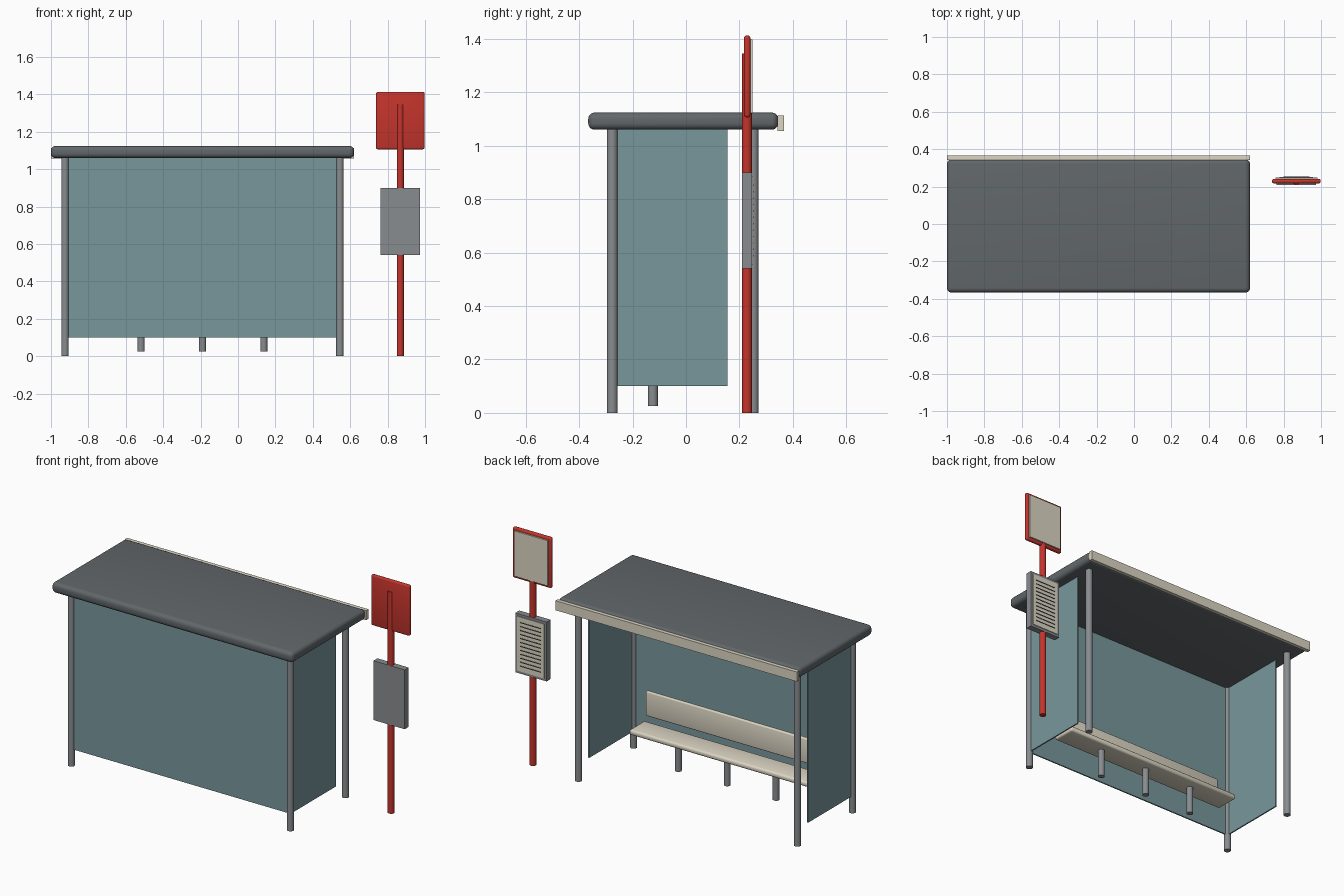
import bpy
import math

default = bpy.data.objects.get("Cube")
if default:
    bpy.data.objects.remove(default, do_unlink=True)


def material(name, rgb, roughness=0.5):
    mat = bpy.data.materials.new(name)
    mat.use_nodes = True
    mat.diffuse_color = (*rgb, 1)
    bsdf = mat.node_tree.nodes["Principled BSDF"]
    bsdf.inputs["Base Color"].default_value = (*rgb, 1)
    bsdf.inputs["Roughness"].default_value = roughness
    return mat


ROOF = material("dark_roof", (0.12, 0.135, 0.145))
STEEL = material("steel", (0.25, 0.265, 0.275))
GLASS = material("tinted_glass", (0.19, 0.31, 0.335), 0.2)
CREAM = material("cream", (0.72, 0.67, 0.55))
RED = material("red_paint", (0.55, 0.035, 0.025))
INK = material("dark_ink", (0.04, 0.045, 0.05))


def finish(obj, name, mat):
    obj.name = name
    obj.data.materials.append(mat)
    bpy.ops.object.shade_smooth_by_angle(angle=math.radians(40))
    return obj


def box(name, mat, xs, ys, zs, bevel=0.0, segments=3):
    """Box spanning the given ranges, with optional rounded edges."""
    spans = (xs, ys, zs)
    bpy.ops.mesh.primitive_cube_add(size=1, location=[(a + b) / 2 for a, b in spans])
    obj = bpy.context.object
    obj.scale = [b - a for a, b in spans]
    bpy.ops.object.transform_apply(location=False, rotation=False, scale=True)
    if bevel:
        mod = obj.modifiers.new("rounded_edges", "BEVEL")
        mod.width = bevel
        mod.segments = segments
        bpy.ops.object.modifier_apply(modifier=mod.name)
    return finish(obj, name, mat)


def tube(name, mat, x, y, z0, z1, radius=0.02):
    bpy.ops.mesh.primitive_cylinder_add(
        vertices=24, radius=radius, depth=z1 - z0, location=(x, y, (z0 + z1) / 2))
    return finish(bpy.context.object, name, mat)


# Shelter frame
LEFT, RIGHT = 0.545, -0.925
WALL, OPEN = -0.276, 0.252
MIDDLE = (LEFT + RIGHT) / 2
EAVES = 1.065
for side, x in (("left", LEFT), ("right", RIGHT)):
    tube(f"{side}_wall_post", STEEL, x, WALL, 0, EAVES)
    tube(f"{side}_open_post", STEEL, x, OPEN, 0, EAVES)
    box(f"{side}_glass_panel", GLASS, (x - 0.004, x + 0.004), (WALL, 0.155), (0.1, EAVES))
box("long_glass_panel", GLASS, (RIGHT, LEFT), (WALL - 0.004, WALL + 0.004), (0.1, EAVES))

# Roof and fascia
box("roof", ROOF, (-1, 0.62), (-0.366, 0.345), (1.06, 1.124), 0.024, 5)
box("fascia", CREAM, (-1, 0.62), (0.343, 0.366), (1.056, 1.114))

# Bench
BENCH = (MIDDLE - 0.61, MIDDLE + 0.61)
box("bench_seat", CREAM, BENCH, (-0.2, -0.052), (0.193, 0.225), 0.012)
box("bench_backrest", CREAM, BENCH, (-0.235, -0.212), (0.248, 0.396), 0.006)
for i in (-1, 0, 1):
    tube(f"bench_leg_{i + 2}", STEEL, MIDDLE + i * 0.328, -0.124, 0.025, 0.2, 0.019)

# Stop sign
POLE_X = 0.868
tube("sign_pole", RED, POLE_X, 0.228, 0, 1.345, 0.019)
box("sign_board", RED, (POLE_X - 0.13, POLE_X + 0.13), (0.217, 0.241), (1.106, 1.413), 0.01)
box("sign_face", CREAM, (POLE_X - 0.112, POLE_X + 0.112), (0.238, 0.249), (1.122, 1.397))

# Timetable case with plain printed rows
box("timetable_case", STEEL, (POLE_X - 0.105, POLE_X + 0.105), (0.209, 0.247), (0.54, 0.9))
box("timetable_sheet", CREAM, (POLE_X - 0.09, POLE_X + 0.09), (0.245, 0.251), (0.555, 0.885))
for row in range(12):
    z = 0.588 + row * 0.024
    box(f"timetable_row_{row + 1}", INK, (POLE_X - 0.07, POLE_X + 0.07),
        (0.25, 0.253), (z - 0.0025, z + 0.0025))
